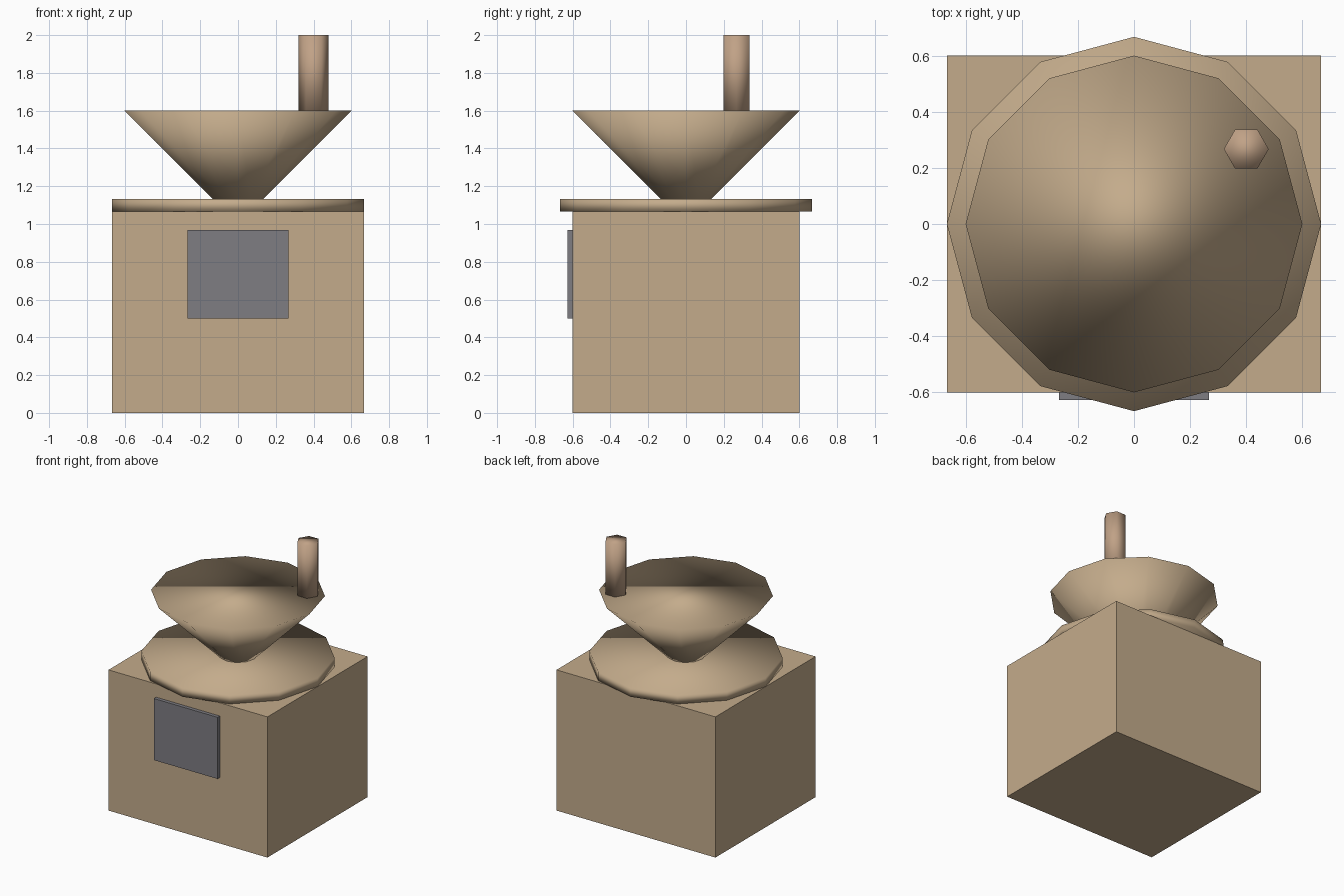
import bpy

if "Cube" in bpy.data.objects:
    bpy.data.objects.remove(bpy.data.objects["Cube"])


def material(name, rgb):
    m = bpy.data.materials.new(name)
    m.diffuse_color = (*rgb, 1)
    m.use_nodes = True
    m.node_tree.nodes["Principled BSDF"].inputs["Base Color"].default_value = m.diffuse_color
    return m


tan = material("tan", (0.55, 0.41, 0.26))
clay = material("clay", (0.53, 0.36, 0.24))
slate = material("slate", (0.21, 0.205, 0.225))


def finish(name, mat, smooth):
    ob = bpy.context.object
    ob.name = name
    ob.data.materials.append(mat)
    for p in ob.data.polygons:
        p.use_smooth = smooth
    return ob


def box(name, lo, hi, mat):
    centre = [(a + b) / 2 for a, b in zip(lo, hi)]
    bpy.ops.mesh.primitive_cube_add(size=1, location=centre)
    bpy.context.object.scale = [b - a for a, b in zip(lo, hi)]
    bpy.ops.object.transform_apply(location=False, rotation=False, scale=True)
    return finish(name, mat, False)


def round_part(name, sides, r_low, r_high, z0, z1, mat, x=0, y=0):
    # first corner lies on the +x axis
    bpy.ops.mesh.primitive_cone_add(vertices=sides, radius1=r_low, radius2=r_high,
                                    depth=z1 - z0, location=(x, y, (z0 + z1) / 2))
    if sides % 4:
        bpy.context.object.rotation_euler.z = 3.14159265 / 2
        bpy.ops.object.transform_apply(location=False, rotation=True, scale=False)
    return finish(name, mat, True)


# Block body and front panel
box("body", (-0.667, -0.6, 0), (0.667, 0.6, 1.067), tan)
box("front_panel", (-0.267, -0.627, 0.5), (0.267, -0.6, 0.967), slate)

# Twelve-sided collar and flared hopper
round_part("collar", 12, 0.667, 0.667, 1.067, 1.133, tan)
round_part("hopper", 12, 0.133, 0.6, 1.133, 1.6, tan)

# Six-sided upright handle
round_part("handle", 6, 0.08, 0.08, 1.6, 2.0, clay, x=0.4, y=0.267)
